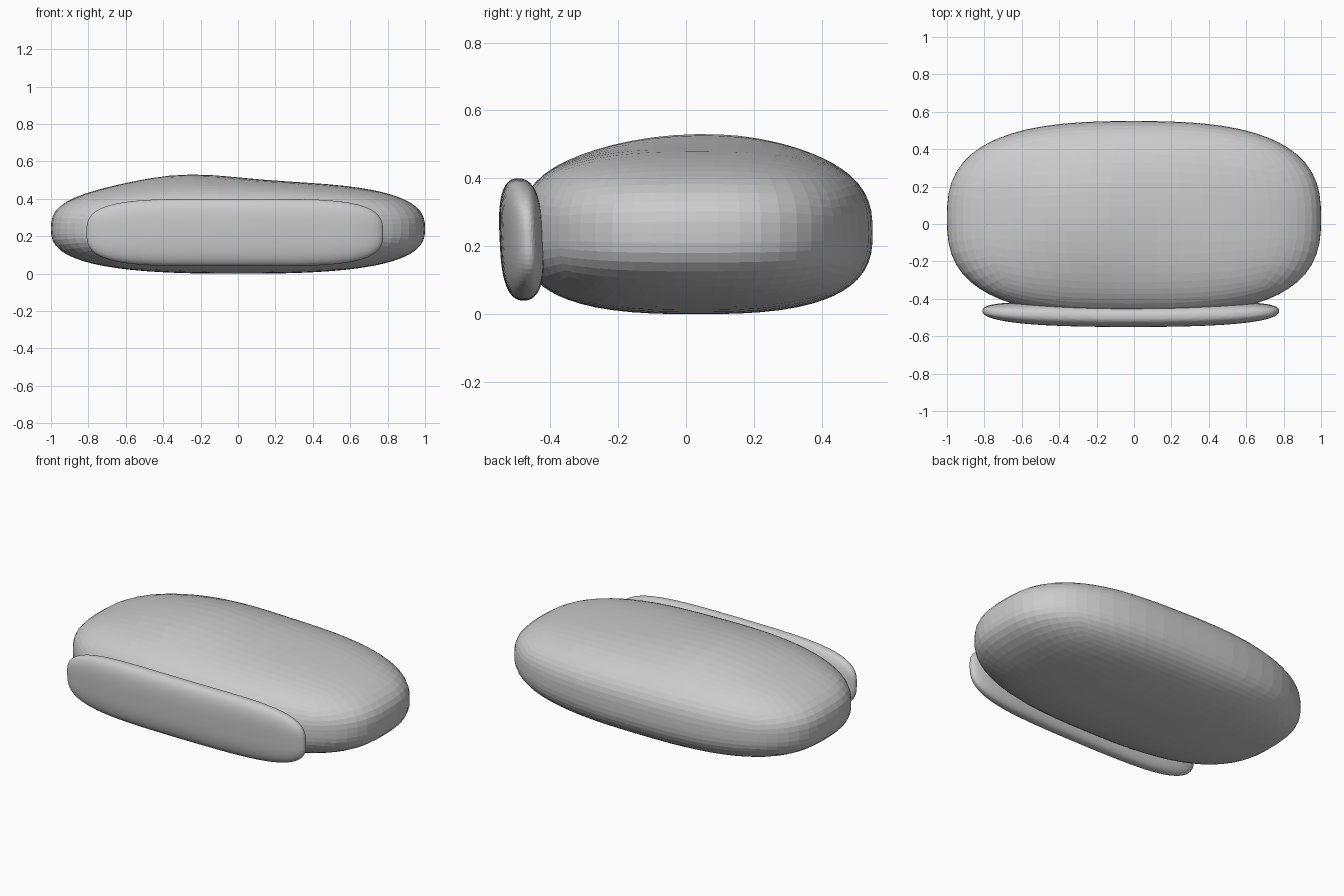
import bpy, bmesh, math
from mathutils import Vector

cube = bpy.data.objects.get("Cube")
if cube:
    bpy.data.objects.remove(cube, do_unlink=True)

grey = bpy.data.materials.new("soft_grey")
grey.use_nodes = True
grey.diffuse_color = (0.6, 0.6, 0.6, 1)
grey.node_tree.nodes["Principled BSDF"].inputs["Base Color"].default_value = grey.diffuse_color


def puff(direction, powers):
    """Push a direction out to a rounded-box surface of unit half size."""
    low, high = 0.0, 2.0
    for _ in range(40):
        mid = (low + high) / 2
        if sum(abs(mid * d) ** n for d, n in zip(direction, powers)) < 1:
            low = mid
        else:
            high = mid
    return direction * low


def cushion(name, centre, half, powers, cuts, deform):
    bm = bmesh.new()
    bmesh.ops.create_cube(bm, size=2)
    bmesh.ops.subdivide_edges(bm, edges=bm.edges[:], cuts=cuts, use_grid_fill=True)
    for v in bm.verts:
        unit = puff(v.co.normalized(), powers)
        v.co = Vector(c + h * u for c, h, u in zip(centre, half, unit))
        deform(v.co, unit)
    mesh = bpy.data.meshes.new(name)
    bm.to_mesh(mesh)
    bm.free()
    mesh.materials.append(grey)
    obj = bpy.data.objects.new(name, mesh)
    bpy.context.collection.objects.link(obj)
    return obj


# Main cushion: a gentle off-centre swell on the upper side
def swell(co, unit):
    if unit.z > 0:
        bump = math.exp(-((co.x + 0.28) / 0.38) ** 2 - ((co.y - 0.06) / 0.36) ** 2)
        co.z += unit.z * (0.01 + 0.043 * bump)


cushion("cushion_body", (0, 0.03, 0.24), (1, 0.52, 0.24), (2.75, 2.75, 2.75), 15, swell)


# Front pad: ends curve back around the body
def wrap(co, unit):
    co.y += 0.022 * unit.x ** 2 - 0.008 * unit.z


cushion("front_pad", (-0.017, -0.487, 0.22), (0.793, 0.062, 0.18), (4.5, 2.4, 3), 23, wrap)
